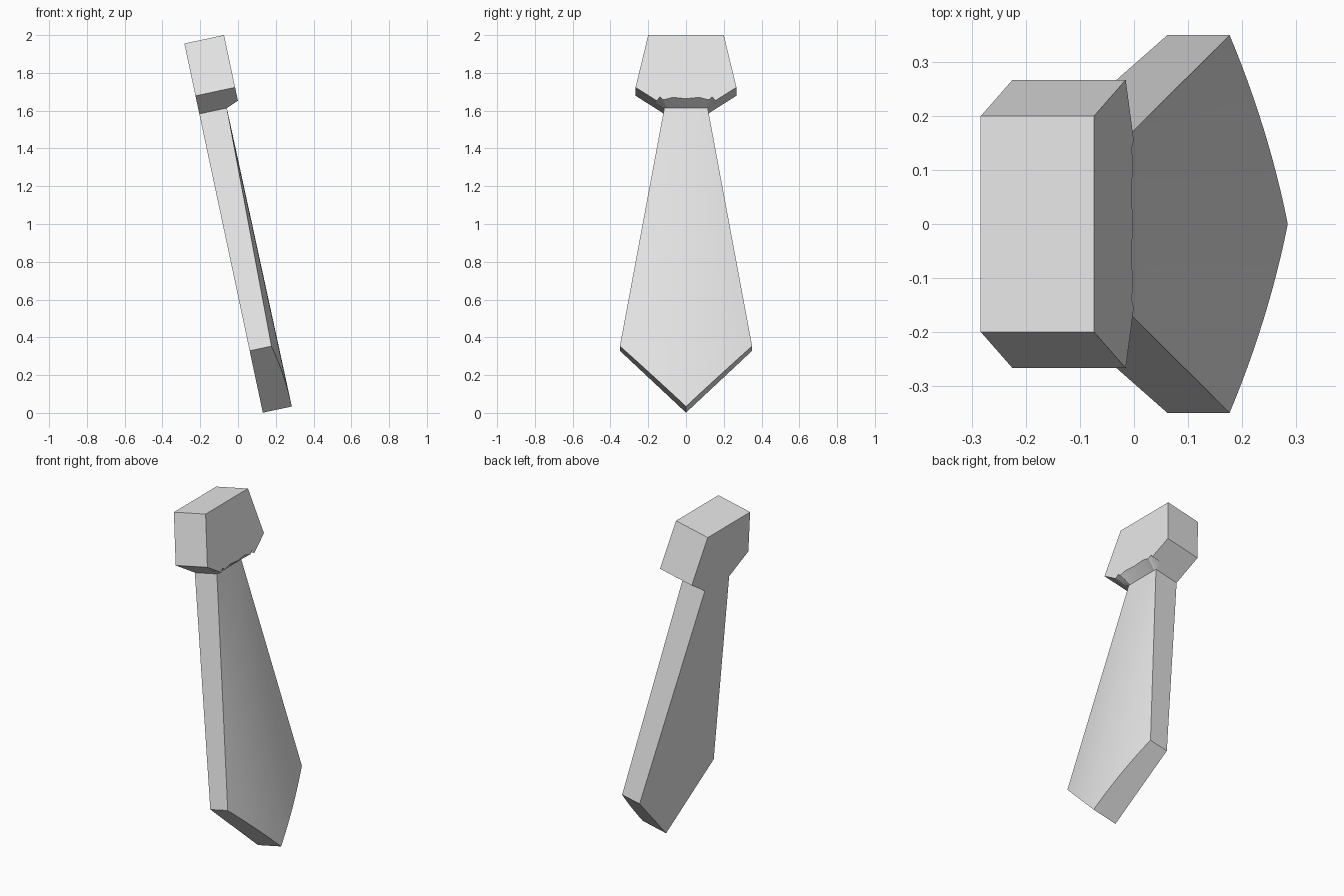
import bpy, bmesh, math
from mathutils import Vector

cube = bpy.data.objects.get("Cube")
if cube:
    bpy.data.objects.remove(cube, do_unlink=True)

# One plain grey for the whole tie
grey = bpy.data.materials.new("light grey")
grey.use_nodes = True
grey.diffuse_color = (0.8, 0.8, 0.8, 1)
grey.node_tree.nodes["Principled BSDF"].inputs["Base Color"].default_value = (0.8, 0.8, 0.8, 1)

LEAN = math.radians(12)


def place(y, s, t):
    """Leaning frame: y across, s down the tie, t out from its flat back."""
    down = Vector((math.sin(LEAN), 0, -math.cos(LEAN)))
    out = Vector((math.cos(LEAN), 0, math.sin(LEAN)))
    return Vector((-0.284, y, 1.9555)) + down * s + out * t


def finish(name, bm):
    bmesh.ops.recalc_face_normals(bm, faces=bm.faces[:])
    mesh = bpy.data.meshes.new(name)
    bm.to_mesh(mesh)
    bm.free()
    mesh.materials.append(grey)
    obj = bpy.data.objects.new(name, mesh)
    bpy.context.collection.objects.link(obj)
    bpy.ops.object.select_all(action='DESELECT')
    obj.select_set(True)
    bpy.context.view_layer.objects.active = obj
    bpy.ops.object.shade_smooth_by_angle(angle=math.radians(25))
    return obj


def bridge(bm, a, b):
    for i in range(len(a)):
        j = (i + 1) % len(a)
        bm.faces.new((a[i], a[j], b[j], b[i]))


# Knot: flat-sided block with a ragged hollow under its front lip
shoulder = [(0.2, 0), (0.267, 0.283), (0.155, 0.355)]
plain = shoulder + [(0.115, 0.381), (0.1, 0.381), (0.06, 0.381), (0, 0.381)]
ragged = shoulder + [(0.138, 0.334), (0.12, 0.35), (0.07, 0.337), (0, 0.344)]
bm = bmesh.new()
loops = []
for half, t in ((plain, 0), (plain, 0.149), (ragged, 0.2145)):
    outline = half + [(-y, s) for y, s in reversed(half[:-1])]
    loops.append([bm.verts.new(place(y, s, t)) for y, s in outline])
for a, b in zip(loops, loops[1:]):
    bridge(bm, a, b)
bm.faces.new(loops[0])
bm.faces.new(loops[-1])
finish("knot", bm)

# Blade: widening, pointed, with a front that bulges more towards the tip
COLS, ROWS = 24, 12
us = [2 * i / COLS - 1 for i in range(COLS + 1)]


def blade_point(u, v, front):
    top = Vector((0.115 * u, 0.381, 0.149 if front else 0))
    end = Vector((0.35 * u, 1.663 + 0.335 * (1 - abs(u)),
                  0.157 - 0.039 * u * u if front else 0))
    return place(*top.lerp(end, v))


bm = bmesh.new()
rings = []
for r in range(ROWS + 1):
    v = r / ROWS
    ring = [blade_point(u, v, True) for u in us]
    ring += [blade_point(u, v, False) for u in reversed(us)]
    rings.append([bm.verts.new(p) for p in ring])
for a, b in zip(rings, rings[1:]):
    bridge(bm, a, b)
for ring in (rings[0], rings[-1]):
    for i in range(COLS):
        bm.faces.new((ring[i], ring[i + 1], ring[-2 - i], ring[-1 - i]))
finish("blade", bm)
